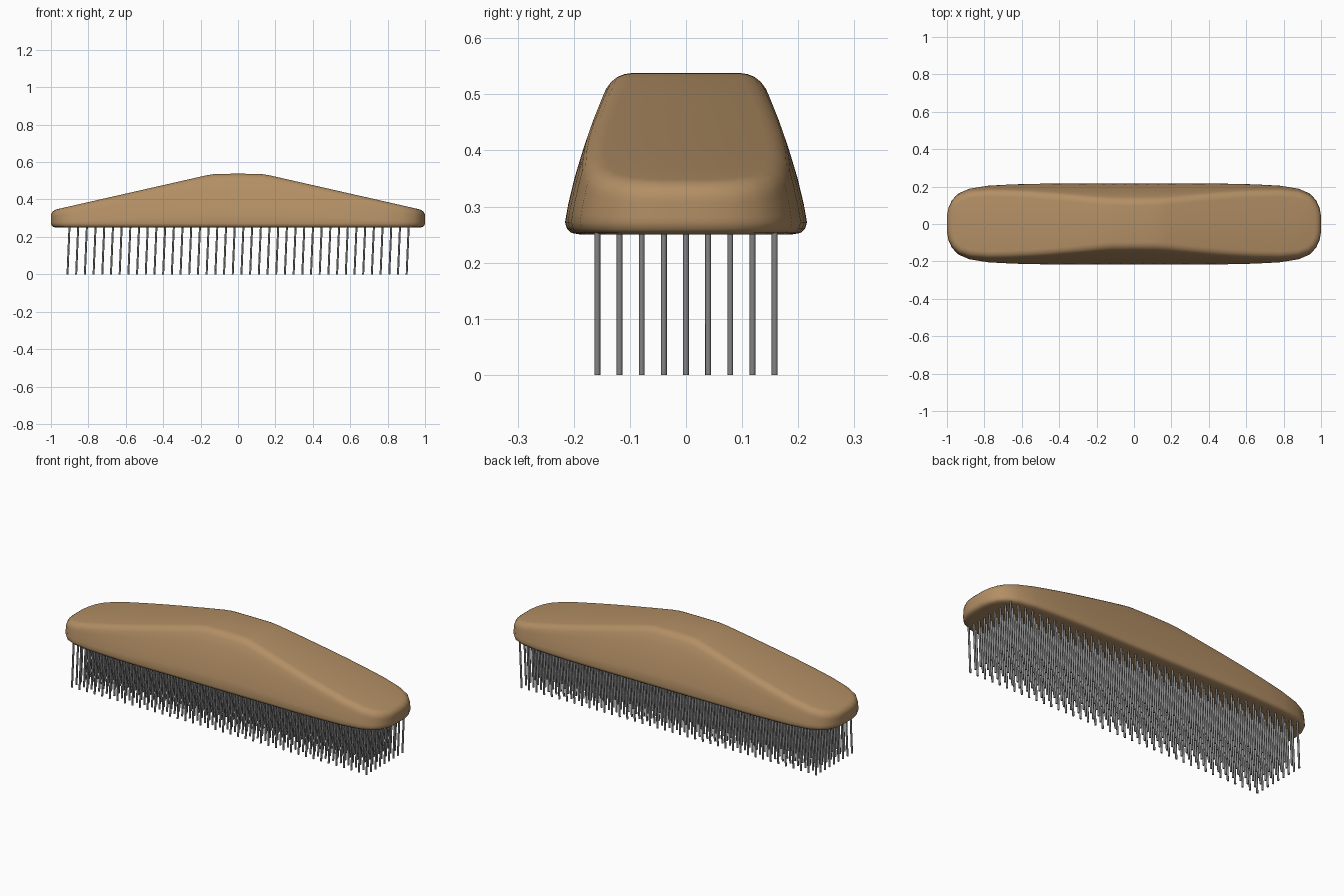
import bpy, bmesh, math
from mathutils import Vector

if "Cube" in bpy.data.objects:
    bpy.data.objects.remove(bpy.data.objects["Cube"])


def material(name, rgb):
    m = bpy.data.materials.new(name)
    m.diffuse_color = (*rgb, 1)
    m.use_nodes = True
    m.node_tree.nodes["Principled BSDF"].inputs["Base Color"].default_value = m.diffuse_color
    return m


def add_object(name, bm, mat, angle):
    bmesh.ops.recalc_face_normals(bm, faces=bm.faces)
    me = bpy.data.meshes.new(name)
    bm.to_mesh(me)
    bm.free()
    ob = bpy.data.objects.new(name, me)
    bpy.context.collection.objects.link(ob)
    me.materials.append(mat)
    bpy.ops.object.select_all(action='DESELECT')
    ob.select_set(True)
    bpy.context.view_layer.objects.active = ob
    bpy.ops.object.shade_smooth_by_angle(angle=math.radians(angle))
    return ob


wood = material("tan wood", (0.45, 0.275, 0.13))
metal = material("grey bristle", (0.24, 0.24, 0.24))

BASE = 0.25


def interp(table, v):
    for (a, b), (c, d) in zip(table, table[1:]):
        if v <= c:
            return b + (d - b) * max(0, (v - a) / (c - a))
    return table[-1][1]


def top_height(x):
    return interp([(0, 0.538), (0.12, 0.537), (0.17, 0.529), (0.99, 0.343)], abs(x))


def side_width(z):
    return interp([(0.25, 0.216), (0.27, 0.216), (0.3, 0.211), (0.35, 0.199), (0.4, 0.184),
                   (0.45, 0.167), (0.5, 0.147), (0.54, 0.128)], z) / 0.216


# Handle: outline with rounded ends, lofted upward with narrowing sides
quarter = [(0, 0.216), (0.06, 0.216), (0.12, 0.216), (0.17, 0.216), (0.3, 0.216), (0.45, 0.216),
           (0.56, 0.215), (0.67, 0.211), (0.78, 0.205), (0.88, 0.189), (0.94, 0.163),
           (0.973, 0.128), (0.993, 0.085), (1.0, 0.04)]
upper = [(-x, y) for x, y in quarter[:0:-1]] + quarter      # left to right, y > 0
outline = upper + [(x, -y) for x, y in upper[::-1]]
n, half = len(outline), len(upper)


def normal(i):
    a, b = Vector(outline[i - 1]), Vector(outline[(i + 1) % n])
    t = (b - a).normalized()
    return Vector((-t.y, t.x))


# each ring: (reference, height offset or fraction, inset)
rings = [("low", 0, 0.03), ("low", 0.003, 0.012), ("low", 0.01, 0.004), ("low", 0.022, 0),
         ("mid", 0.2, 0), ("mid", 0.4, 0), ("mid", 0.6, 0), ("mid", 0.8, 0),
         ("high", 0.028, 0), ("high", 0.016, 0.003), ("high", 0.007, 0.010),
         ("high", 0.002, 0.02), ("high", 0, 0.032)]
bm = bmesh.new()
loops = []
for kind, v, inset in rings:
    loop = []
    for i, (x, y) in enumerate(outline):
        nrm = normal(i)
        px = x - nrm.x * inset
        t = top_height(px)
        lo, hi = BASE + 0.022, t - 0.028
        z = {"low": BASE + v, "mid": lo + (hi - lo) * v, "high": t - v}[kind]
        loop.append(bm.verts.new((px, y * side_width(z) - nrm.y * inset, z)))
    loops.append(loop)
for a, b in zip(loops, loops[1:]):
    for i in range(n):
        j = (i + 1) % n
        bm.faces.new((a[i], a[j], b[j], b[i]))
# close top and underside with strips across the width
for loop in (loops[0], loops[-1]):
    for i in range(half - 1):
        bm.faces.new((loop[i], loop[i + 1], loop[n - 2 - i], loop[n - 1 - i]))
add_object("brush_handle", bm, wood, 60)

# Bristles: grid of thin, slightly leaning pins
bm = bmesh.new()
COLS, ROWS, SIDES, R = 40, 9, 8, 0.0052
for c in range(COLS):
    for r in range(ROWS):
        x = (c - (COLS - 1) / 2) * 0.0465
        y = (r - (ROWS - 1) / 2) * 0.0395
        ends = []
        for z, dx in ((0, -0.005), (0.26, 0.006)):
            ends.append([bm.verts.new((x + dx + R * math.cos(k * math.tau / SIDES),
                                       y + R * math.sin(k * math.tau / SIDES), z))
                         for k in range(SIDES)])
        lo, hi = ends
        for k in range(SIDES):
            j = (k + 1) % SIDES
            bm.faces.new((lo[k], lo[j], hi[j], hi[k]))
        bm.faces.new(lo[::-1])
        bm.faces.new(hi)
add_object("bristles", bm, metal, 50)
